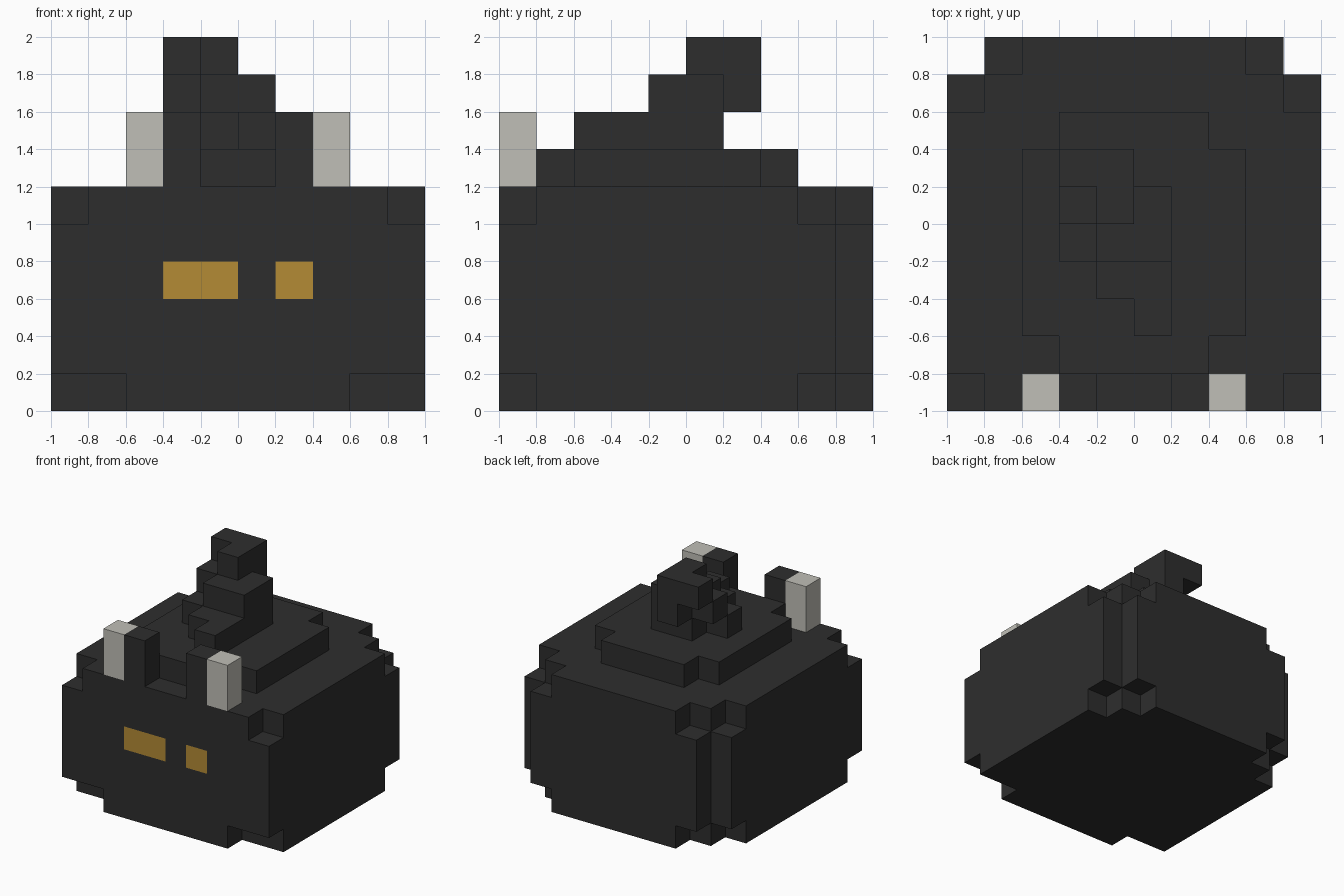
import bpy, bmesh, math

cube = bpy.data.objects.get("Cube")
if cube:
    bpy.data.objects.remove(cube, do_unlink=True)

S = 0.2  # block size; the model fills a 10 x 10 x 10 block grid


def material(name, rgb):
    m = bpy.data.materials.new(name)
    m.use_nodes = True
    m.diffuse_color = (*rgb, 1)
    bsdf = m.node_tree.nodes["Principled BSDF"]
    bsdf.inputs["Base Color"].default_value = (*rgb, 1)
    bsdf.inputs["Roughness"].default_value = 0.9
    return m


CHARCOAL = material("charcoal", (0.027, 0.027, 0.027))
GOLD = material("gold", (0.456, 0.258, 0.036))
BONE = material("bone grey", (0.527, 0.521, 0.474))

SIDES = [(a, s) for a in range(3) for s in (0, 1)]


def box(x0, x1, y0, y1, z0, z1):
    """Set of grid blocks in a half-open range."""
    return {(x, y, z) for x in range(x0, x1) for y in range(y0, y1) for z in range(z0, z1)}


def mirror(cells):
    return cells | {(9 - x, y, z) for x, y, z in cells}


def build(name, cells, mats, paint=None):
    """Outer skin of a set of blocks, with flat areas merged."""
    bm = bmesh.new()
    verts = {}

    def vert(p):
        if p not in verts:
            verts[p] = bm.verts.new((p[0] * S - 1, p[1] * S - 1, p[2] * S))
        return verts[p]

    for c in sorted(cells):
        for axis, side in SIDES:
            n = list(c)
            n[axis] += 2 * side - 1
            if tuple(n) in cells:
                continue
            u, v = (axis + 1) % 3, (axis + 2) % 3
            ring = []
            for du, dv in ((0, 0), (1, 0), (1, 1), (0, 1)):
                p = list(c)
                p[axis] += side
                p[u] += du
                p[v] += dv
                ring.append(vert(tuple(p)))
            face = bm.faces.new(ring if side else ring[::-1])
            if paint:
                face.material_index = paint(c, axis, side)
    bmesh.ops.dissolve_limit(bm, angle_limit=math.radians(1), verts=bm.verts[:],
                             edges=bm.edges[:], delimit={'MATERIAL'})
    me = bpy.data.meshes.new(name)
    bm.to_mesh(me)
    bm.free()
    for m in mats:
        me.materials.append(m)
    ob = bpy.data.objects.new(name, me)
    bpy.context.collection.objects.link(ob)
    return ob


# Body: large block with stepped corners
body = box(0, 10, 0, 10, 0, 6)
body -= mirror(box(0, 1, 9, 10, 0, 6))                      # back corner columns
for z in (0, 5):
    body -= mirror({(1, 9, z), (0, 8, z), (0, 0, z)})       # bottom and top corners
body -= mirror({(1, 0, 0)})                                 # wider front foot notch


# Eyes are painted faces on the front
def eyes(c, axis, side):
    return int(axis == 1 and side == 0 and c[1] == 0 and c[2] == 3 and c[0] in (3, 4, 6))


build("body", body, [CHARCOAL, GOLD], eyes)

# Raised slab on top of the body
build("top_slab", box(2, 8, 2, 7, 6, 7) | box(3, 7, 1, 8, 6, 7), [CHARCOAL])

# Twisting crest, layer by layer
crest = box(4, 6, 3, 6, 7, 8) | {(5, 2, 7), (3, 4, 7)}
crest |= box(4, 6, 4, 6, 8, 9) | {(3, 5, 8), (4, 6, 8)}
crest |= {(3, 6, 9), (4, 6, 9), (4, 5, 9)}
build("crest", crest, [CHARCOAL])

# Horns: dark inner block and pale outer block on each side
for side, inner, outer in (("right", 3, 2), ("left", 6, 7)):
    build(side + "_horn_base", box(inner, inner + 1, 0, 1, 6, 8), [CHARCOAL])
    build(side + "_horn", box(outer, outer + 1, 0, 1, 6, 8), [BONE])
